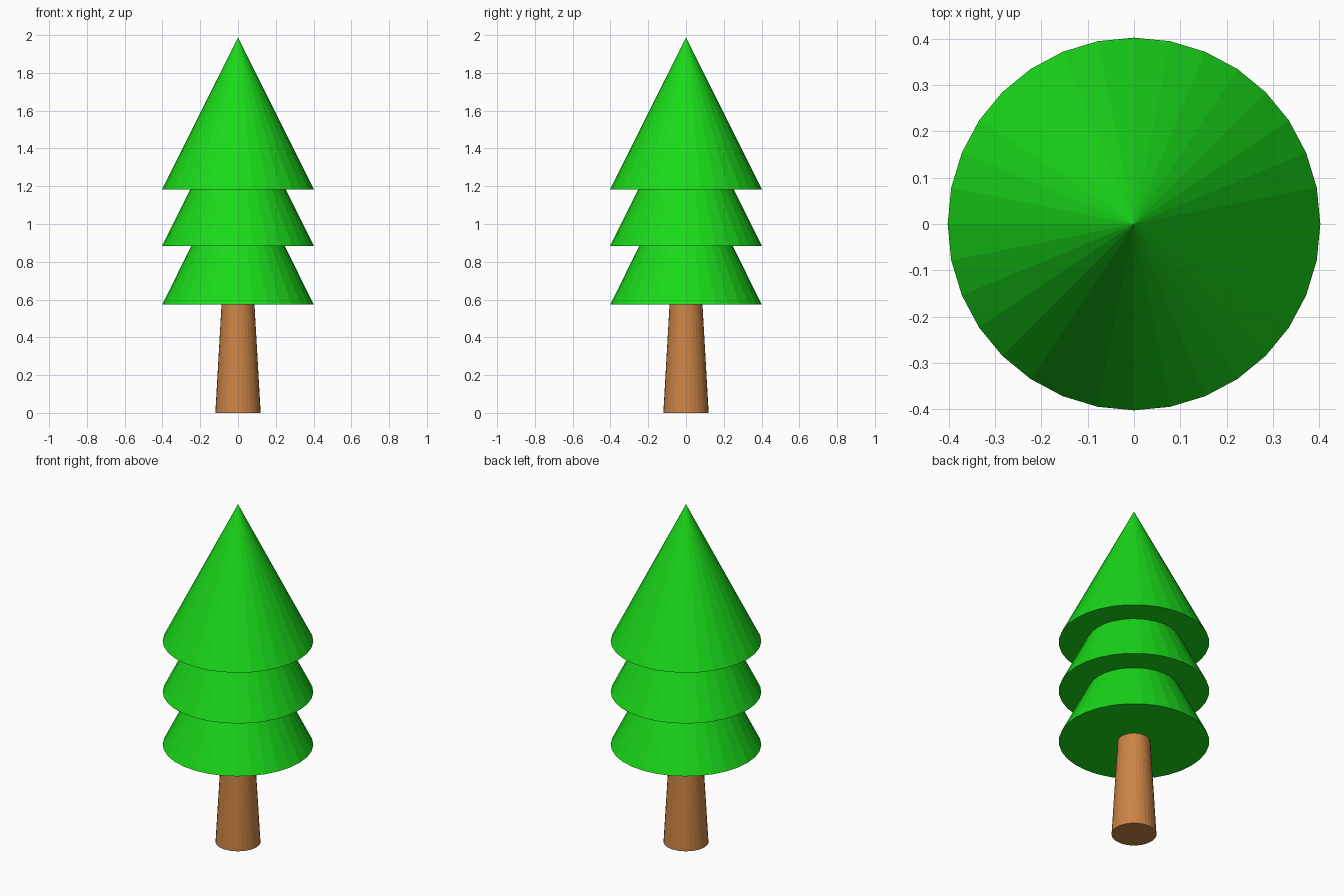
import bpy

if "Cube" in bpy.data.objects:
    bpy.data.objects.remove(bpy.data.objects["Cube"])

SIDES = 32


def material(name, rgb):
    mat = bpy.data.materials.new(name)
    mat.diffuse_color = (*rgb, 1.0)
    mat.use_nodes = True
    mat.node_tree.nodes["Principled BSDF"].inputs["Base Color"].default_value = mat.diffuse_color
    return mat


def cone(name, z, height, r_bottom, r_top, mat):
    """Flat-faced cone standing on height z."""
    bpy.ops.mesh.primitive_cone_add(
        vertices=SIDES, radius1=r_bottom, radius2=r_top, depth=height,
        location=(0, 0, z + height / 2))
    obj = bpy.context.object
    obj.name = name
    obj.data.materials.append(mat)
    return obj


bark = material("bark", (0.60, 0.23, 0.06))
needles = material("needles", (0.01, 0.70, 0.01))

# Tapered trunk, running a little way into the lowest tier
cone("trunk", 0.0, 0.70, 0.12, 0.08, bark)

# Three equal overlapping foliage tiers
for label, z in (("lower", 0.573), ("middle", 0.884), ("upper", 1.183)):
    cone(f"{label}_foliage", z, 0.805, 0.402, 0.0, needles)
